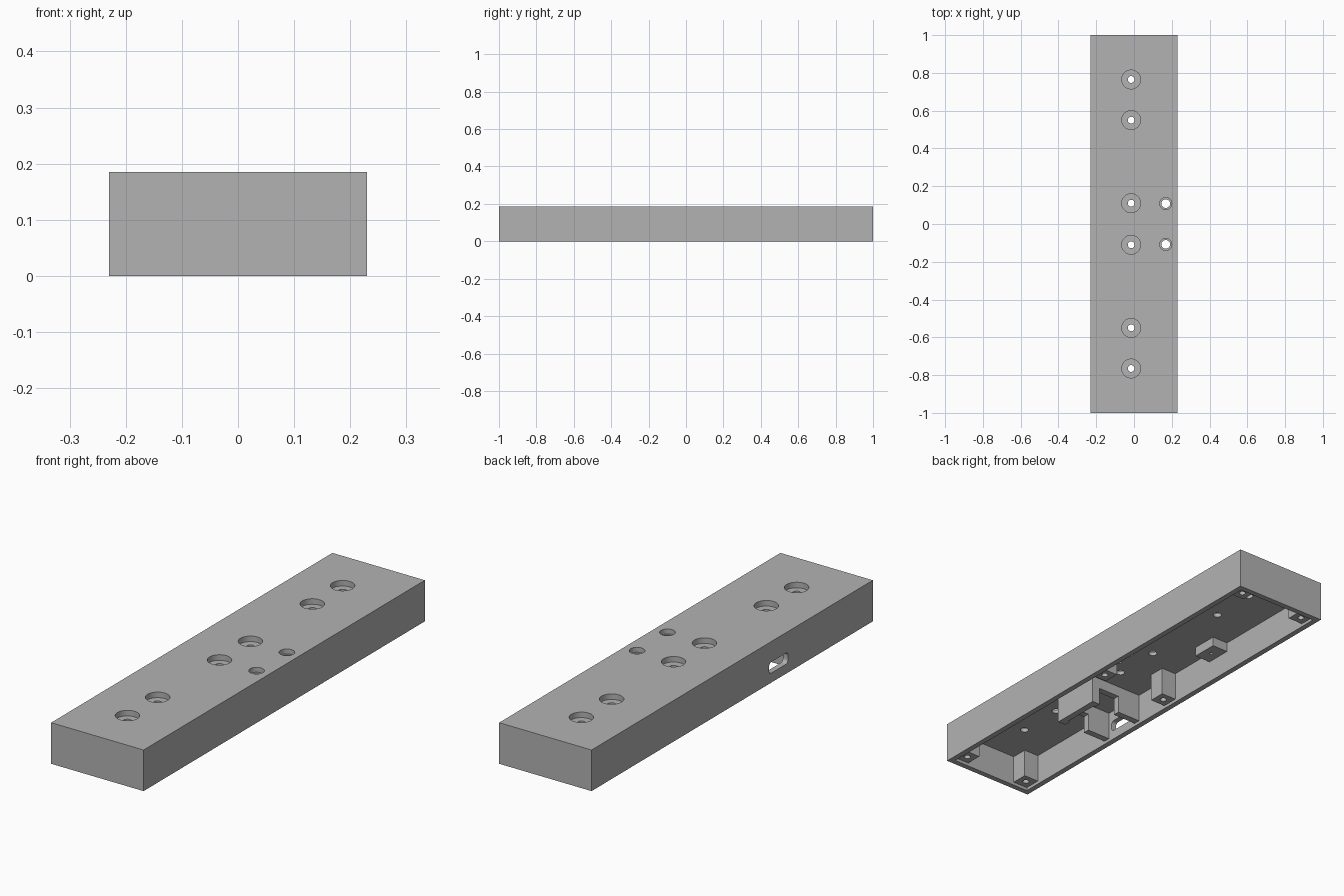
import bpy, bmesh, math
from mathutils import Matrix, Vector

if "Cube" in bpy.data.objects:
    bpy.data.objects.remove(bpy.data.objects["Cube"])

# Main dimensions
HX, HY, H = 0.23, 1.0, 0.185      # half width, half length, height
WALL, CEIL = 0.025, 0.143         # wall thickness, underside of the top plate
FOOT = 0.0145                     # lower end of the inner posts
IX, IY = HX - WALL, HY - WALL     # half sizes of the cavity

grey = bpy.data.materials.new("grey plastic")
grey.diffuse_color = (0.45, 0.45, 0.45, 1)
grey.use_nodes = True
grey.node_tree.nodes["Principled BSDF"].inputs["Base Color"].default_value = grey.diffuse_color


def finish(bm, name):
    bmesh.ops.recalc_face_normals(bm, faces=bm.faces)
    mesh = bpy.data.meshes.new(name)
    bm.to_mesh(mesh)
    bm.free()
    mesh.materials.append(grey)
    ob = bpy.data.objects.new(name, mesh)
    bpy.context.collection.objects.link(ob)
    return ob


def box(name, lo, hi, round_x=0.0):
    """Box between two corners; round_x rounds the edges running along x."""
    bm = bmesh.new()
    size = [b - a for a, b in zip(lo, hi)]
    mid = [(a + b) / 2 for a, b in zip(lo, hi)]
    bmesh.ops.create_cube(bm, size=1, matrix=Matrix.Translation(mid) @ Matrix.Diagonal((*size, 1)))
    if round_x:
        edges = [e for e in bm.edges
                 if abs((e.verts[0].co - e.verts[1].co).normalized().x) > 0.9]
        bmesh.ops.bevel(bm, geom=edges, offset=round_x, segments=5, affect='EDGES', profile=0.5)
    return finish(bm, name)


def rod(name, x, y, z0, z1, r, sides=32):
    bm = bmesh.new()
    bmesh.ops.create_cone(bm, cap_ends=True, segments=sides, radius1=r, radius2=r, depth=z1 - z0,
                          matrix=Matrix.Translation((x, y, (z0 + z1) / 2)))
    return finish(bm, name)


def combine(target, tool, operation):
    """Apply a boolean and drop the tool."""
    mod = target.modifiers.new(operation.lower(), 'BOOLEAN')
    mod.operation, mod.solver, mod.object = operation, 'EXACT', tool
    bpy.context.view_layer.objects.active = target
    bpy.ops.object.modifier_apply(modifier=mod.name)
    bpy.data.objects.remove(tool, do_unlink=True)


def add(tool):
    combine(case, tool, 'UNION')


def cut(tool):
    combine(case, tool, 'DIFFERENCE')


# Case: a long box, open underneath
case = box("case", (-HX, -HY, 0), (HX, HY, H))
cut(box("cavity", (-IX, -IY, -0.1), (IX, IY, CEIL)))

# Screw posts against the walls: four corners and two in the middle
POST, E = 0.075, 0.01             # post width, overlap into the walls
px = IX - POST / 2
posts = [(s * px, y) for s in (-1, 1) for y in (-IY + POST / 2, 0, IY - POST / 2)]
for x, y in posts:
    s = 1 if x > 0 else -1
    xs = sorted((s * (IX - POST), s * (IX + E)))
    y0, y1 = y - POST / 2, y + POST / 2
    if y < 0:
        y0 -= E
    if y > 0:
        y1 += E
    add(box("post", (xs[0], y0, FOOT), (xs[1], y1, CEIL + E)))

# Low mounting pad beside the wall
add(box("mounting_pad", (-IX - E, 0.27, 0.10), (-IX + 0.08, 0.39, CEIL + E)))

# Connector holder: two notched side walls and an end wall around the port
T, PY0, PY1, PX = 0.03, -0.445, -0.21, 0.06
for y in (PY0, PY1 - T):
    add(box("holder_side", (-IX - E, y, FOOT), (PX, y + T, CEIL + E)))
add(box("holder_end", (PX - T, PY0 + 0.005, FOOT), (PX, PY1 - 0.005, CEIL + E)))
cut(box("holder_notch", (-0.087, PY0 - E, -0.05), (0.02, PY1 + E, 0.095)))

# Port opening through the side wall
cut(box("port", (-HX - 0.05, -0.397, 0.043), (-IX + 0.002, -0.262, 0.093), 0.016))

# Counterbored holes along the top
for y in (0.11, 0.55, 0.765):
    for s in (-1, 1):
        cut(rod("counterbore", -0.015, s * y, H - 0.025, H + 0.05, 0.05, 48))
        cut(rod("bolt_hole", -0.015, s * y, CEIL - 0.02, H, 0.018))

# Pair of smaller stepped holes
for s in (-1, 1):
    cut(rod("step", 0.168, s * 0.108, H - 0.022, H + 0.05, 0.032))
    cut(rod("through_hole", 0.168, s * 0.108, CEIL - 0.02, H, 0.023))

# Blind screw holes in the posts, the pad and the underside of the top
for x, y in posts:
    cut(rod("screw_hole", x, y, -0.02, 0.09, 0.014, 24))
cut(rod("pad_hole", -0.165, 0.33, 0.05, 0.135, 0.007, 16))
for s in (-1, 1):
    cut(rod("pilot_hole", 0.047, s * 0.041, 0.12, 0.16, 0.007, 16))

# Smooth hole walls, sharp edges elsewhere
bpy.ops.object.select_all(action='DESELECT')
case.select_set(True)
bpy.context.view_layer.objects.active = case
bpy.ops.object.shade_smooth_by_angle(angle=math.radians(30))
